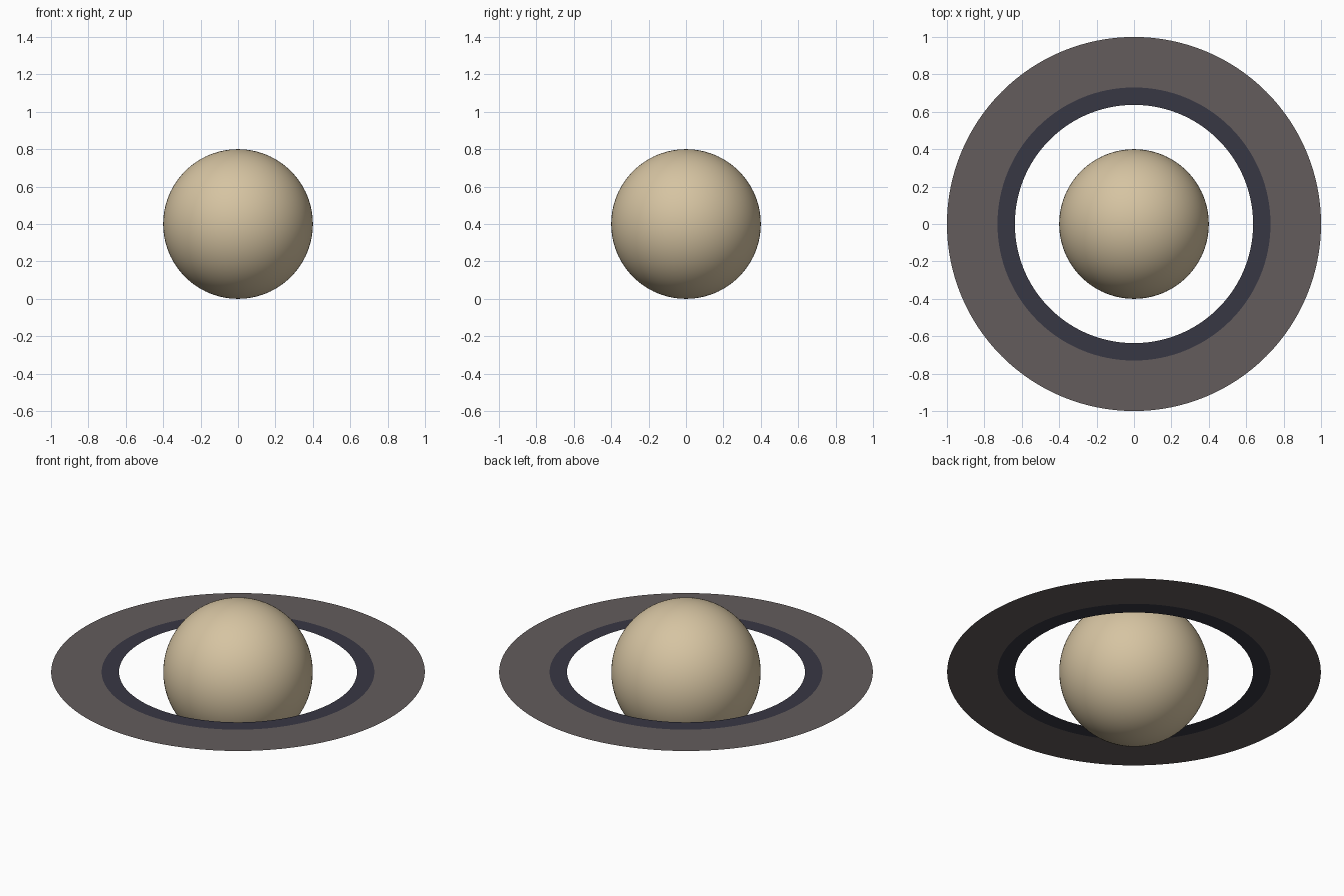
import bpy
import bmesh
import math

if "Cube" in bpy.data.objects:
    bpy.data.objects.remove(bpy.data.objects["Cube"])

CENTRE_Z = 0.4


def material(name, rgb):
    m = bpy.data.materials.new(name)
    m.diffuse_color = (*rgb, 1.0)
    m.use_nodes = True
    m.node_tree.nodes["Principled BSDF"].inputs["Base Color"].default_value = m.diffuse_color
    return m


def add_object(name, bm, mat, smooth=False):
    mesh = bpy.data.meshes.new(name)
    for f in bm.faces:
        f.smooth = smooth
    bm.to_mesh(mesh)
    bm.free()
    mesh.materials.append(mat)
    obj = bpy.data.objects.new(name, mesh)
    obj.location.z = CENTRE_Z
    bpy.context.collection.objects.link(obj)
    return obj


def flat_ring(name, inner, outer, mat, sides=128):
    bm = bmesh.new()
    loops = []
    for r in (inner, outer):
        loops.append([bm.verts.new((r * math.cos(2 * math.pi * i / sides),
                                    r * math.sin(2 * math.pi * i / sides), 0))
                      for i in range(sides)])
    a, b = loops
    for i in range(sides):
        j = (i + 1) % sides
        bm.faces.new((a[i], b[i], b[j], a[j]))  # facing up
    return add_object(name, bm, mat)


sand = material("sand", (0.67, 0.55, 0.36))
taupe = material("taupe_grey", (0.125, 0.107, 0.107))
slate = material("dark_slate", (0.039, 0.038, 0.057))

# Planet globe
globe = bmesh.new()
bmesh.ops.create_uvsphere(globe, u_segments=96, v_segments=48, radius=0.4)
add_object("planet", globe, sand, smooth=True)

# Paper-thin rings around the equator
flat_ring("inner_ring", 0.637, 0.73, slate)
flat_ring("outer_ring", 0.73, 1.0, taupe)
